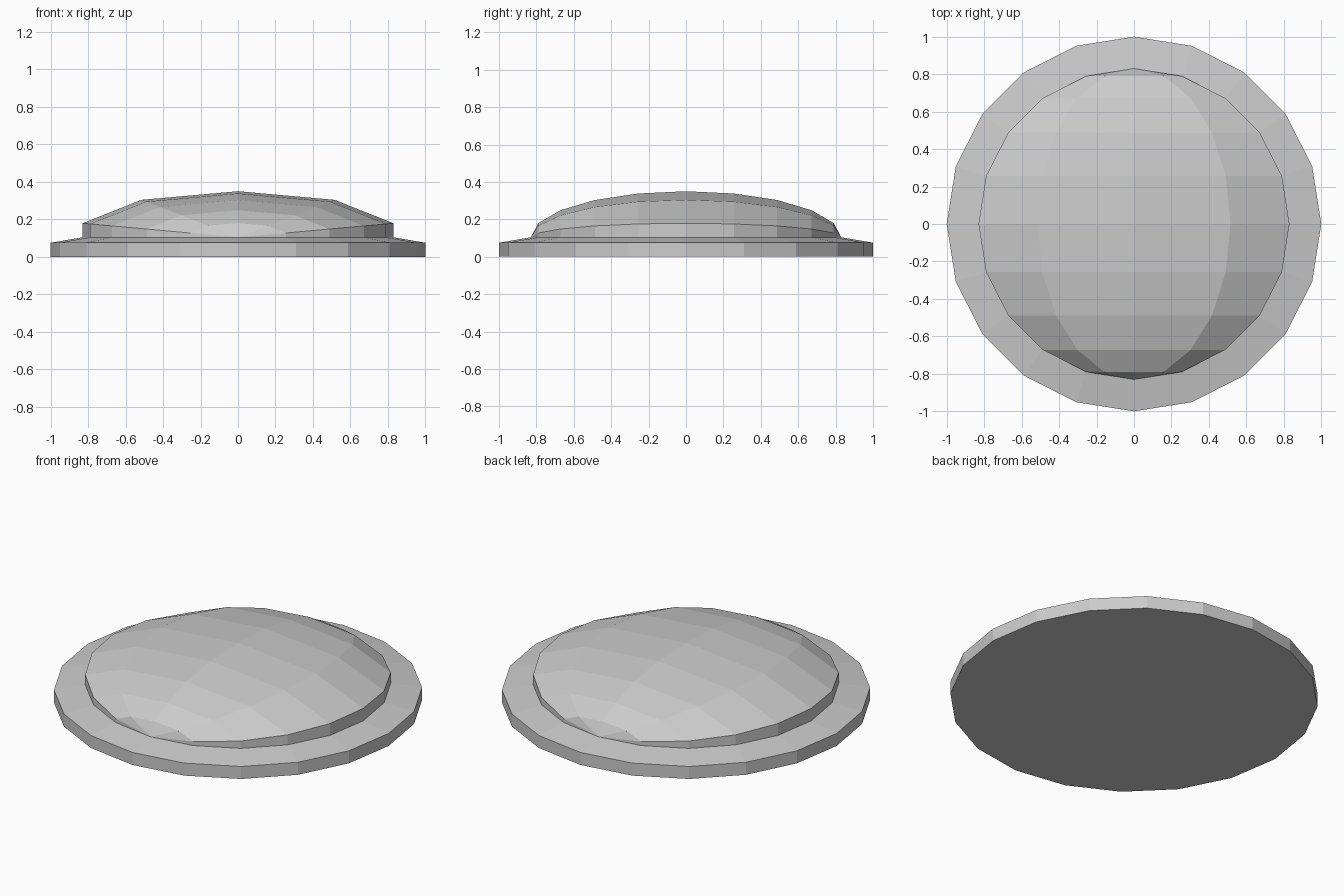
import bpy
import math

if "Cube" in bpy.data.objects:
    bpy.data.objects.remove(bpy.data.objects["Cube"])

SIDES = 20
R_OUT, R_IN = 1.0, 0.83
Z_LIP, Z_SEAT = 0.075, 0.104


def make_object(name, verts, faces):
    mesh = bpy.data.meshes.new(name)
    mesh.from_pydata(verts, [], faces)
    mesh.validate()
    mesh.update()
    obj = bpy.data.objects.new(name, mesh)
    bpy.context.collection.objects.link(obj)
    return obj


def ring(r, z):
    step = 2 * math.pi / SIDES
    return [(r * math.cos(i * step), r * math.sin(i * step), z) for i in range(SIDES)]


# Base disc: flat underside, short wall and a gently sloping rim
verts = ring(R_OUT, 0) + ring(R_OUT, Z_LIP) + ring(R_IN, Z_SEAT)
faces = [tuple(reversed(range(SIDES)))]
for level in range(2):
    a, b = level * SIDES, (level + 1) * SIDES
    for i in range(SIDES):
        j = (i + 1) % SIDES
        faces.append((a + i, a + j, b + j, b + i))
make_object("base_disc", verts, faces)

# Domed cap: one arch-shaped section, shrinking to a point at front and back
section = [(R_IN, 0), (R_IN, 0.075), (0.515, 0.2), (0, 0.246),
           (-0.515, 0.2), (-R_IN, 0.075), (-R_IN, 0)]
n = len(section)
rows = SIDES // 2 - 1
verts, faces = [], []
for k in range(1, rows + 1):
    ang = -math.pi / 2 + k * math.pi / (rows + 1)
    c = math.cos(ang)
    verts += [(x * c, R_IN * math.sin(ang), Z_SEAT + h * c) for x, h in section]
for k in range(rows - 1):
    for i in range(n - 1):
        a, b = k * n + i, (k + 1) * n + i
        faces.append((a, b, b + 1, a + 1))
front, back = len(verts), len(verts) + 1
verts += [(0, -R_IN, Z_SEAT), (0, R_IN, Z_SEAT)]
last = (rows - 1) * n
for i in range(n - 1):
    faces.append((front, i, i + 1))
    faces.append((last + i, back, last + i + 1))
make_object("domed_cap", verts, faces)
